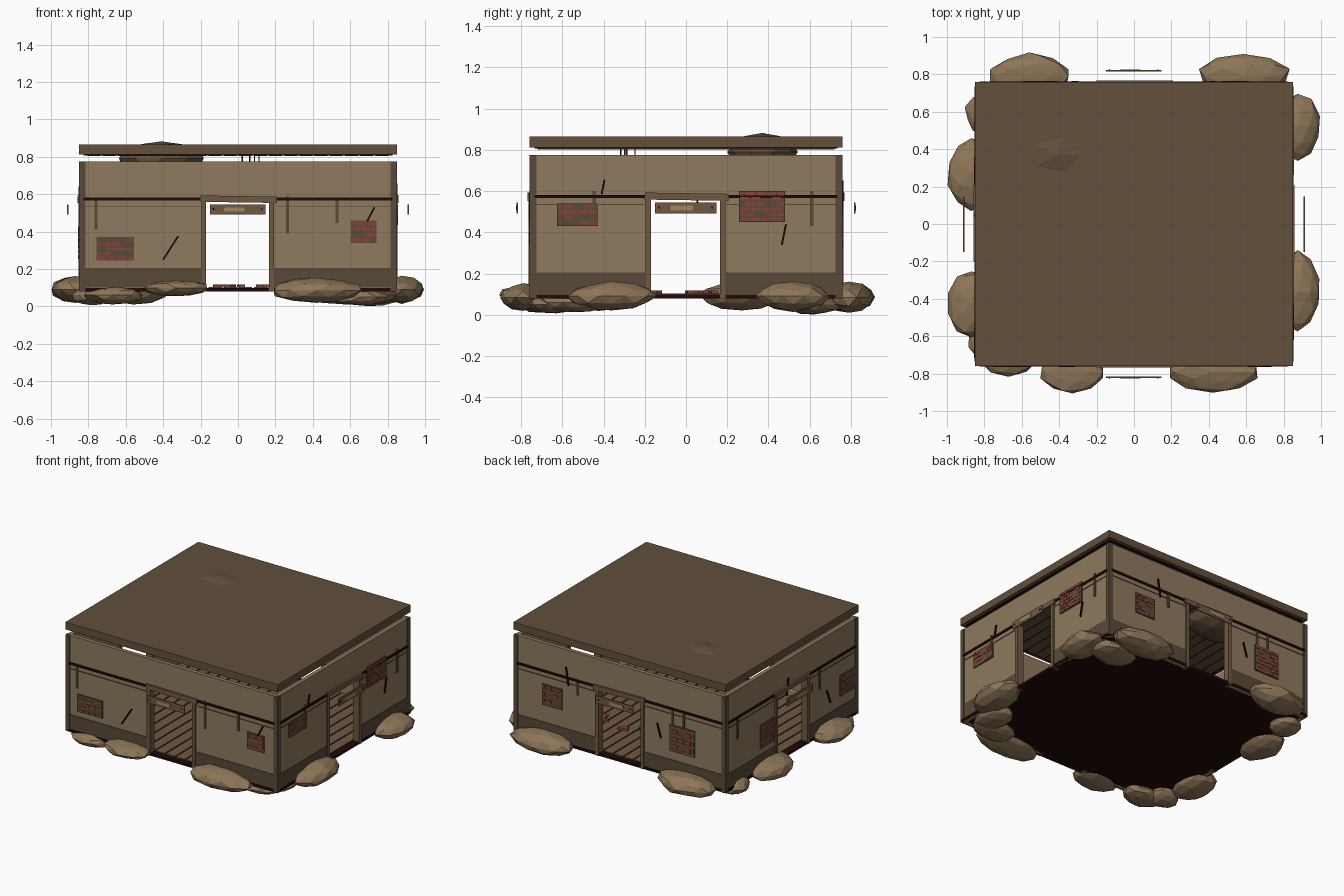
import bpy, bmesh, math, random
from mathutils import Vector, Matrix, noise

if "Cube" in bpy.data.objects:
    bpy.data.objects.remove(bpy.data.objects["Cube"])

random.seed(4)
HX, HY = 0.85, 0.76          # half size of the house


def mat(name, rgb):
    m = bpy.data.materials.new(name)
    lin = [((c / 255 + 0.055) / 1.055) ** 2.4 for c in rgb]
    m.diffuse_color = (*lin, 1)
    m.use_nodes = True
    m.node_tree.nodes["Principled BSDF"].inputs["Base Color"].default_value = m.diffuse_color
    return m


PLASTER = mat("plaster", (142, 122, 94))
ROOF = mat("roof_brown", (98, 80, 60))
BASE = mat("dark_plaster", (88, 74, 56))
TIMBER = mat("timber", (110, 88, 64))
ROCK = mat("rock", (142, 118, 88))
DARK = mat("near_black", (30, 10, 8))
BRICK = mat("brick_red", (134, 66, 54))
PALE = mat("pale_plate", (160, 134, 100))


def finish(name, bm, material):
    me = bpy.data.meshes.new(name)
    bm.to_mesh(me)
    bm.free()
    me.materials.append(material)
    ob = bpy.data.objects.new(name, me)
    bpy.context.collection.objects.link(ob)
    return ob


def add_box(bm, lo, hi, M=Matrix()):
    lo, hi = Vector(lo), Vector(hi)
    s = Matrix.Diagonal((*(hi - lo), 1))
    bmesh.ops.create_cube(bm, size=1, matrix=M @ Matrix.Translation((lo + hi) / 2) @ s)


def boxes(name, material, items, M=Matrix()):
    bm = bmesh.new()
    for lo, hi in items:
        add_box(bm, lo, hi, M)
    return finish(name, bm, material)


def rock(name, centre, radii, material=ROCK, rough=0.16, turn=0):
    bm = bmesh.new()
    bmesh.ops.create_icosphere(bm, subdivisions=2, radius=1)
    off = Vector((random.uniform(0, 50), random.uniform(0, 50), 3))
    for v in bm.verts:
        v.co *= 1 + rough * (noise.noise(v.co * 1.3 + off))
    M = Matrix.Translation(centre) @ Matrix.Rotation(turn, 4, 'Z') @ Matrix.Diagonal((*radii, 1))
    bm.transform(M)
    return finish(name, bm, material)


# Wall frame: u runs along the wall, v points outward from its face, w is up
def wall_frame(side):
    along, out, dist = {
        "front": ((1, 0, 0), (0, -1, 0), HY), "back": ((1, 0, 0), (0, 1, 0), HY),
        "right": ((0, 1, 0), (1, 0, 0), HX), "left": ((0, 1, 0), (-1, 0, 0), HX)}[side]
    M = Matrix((along, out, (0, 0, 1))).transposed().to_4x4()
    return Matrix.Translation(Vector(out) * dist) @ M


def strip(name, M, material, a, b, width, v=0.004):
    """Thin plate from point a to point b on a wall."""
    d = Vector((b[0] - a[0], 0, b[1] - a[1]))
    R = Matrix.Rotation(-math.atan2(d.z, d.x), 4, 'Y')
    T = Matrix.Translation(((a[0] + b[0]) / 2, 0, (a[1] + b[1]) / 2))
    return boxes(name, material, [((-d.length / 2, -0.006, -width / 2), (d.length / 2, v, width / 2))], M @ T @ R)


def brick_patch(name, M, u0, u1, z0, z1):
    boxes(name + "_patch", BASE, [((u0, -0.006, z0), (u1, 0.002, z1))], M)
    rows = max(4, round((z1 - z0) / 0.027))
    h, w, items = (z1 - z0) / rows, 0.052, []
    for r in range(rows):
        u = u0 + 0.006 - (w / 2 if r % 2 else 0)
        while u < u1 - 0.015:
            if random.random() < 0.72:
                a, b = max(u, u0 + 0.004), min(u + w - 0.009, u1 - 0.004)
                if b > a:
                    items.append(((a, -0.004, z0 + r * h + 0.004), (b, 0.005, z0 + (r + 1) * h - 0.004)))
            u += w
    boxes(name + "_bricks", BRICK, items, M)


# side: door top, brick patches, cracks, drips (u, top, bottom)
SIDES = {
    "front": (0.55, [(-0.757, -0.555, 0.245, 0.37), (0.605, 0.74, 0.34, 0.46)],
              [((-0.40, 0.25), (-0.32, 0.375)), ((0.69, 0.455), (0.73, 0.53))],
              [(-0.76, 0.57, 0.41), (0.265, 0.59, 0.39), (0.53, 0.57, 0.445)]),
    "right": (0.55, [(-0.625, -0.43, 0.43, 0.54), (0.257, 0.48, 0.45, 0.60)],
              [((-0.41, 0.585), (-0.395, 0.655)), ((0.465, 0.34), (0.485, 0.44))],
              [(-0.445, 0.60, 0.54), (0.61, 0.60, 0.43)]),
    "back": (0.55, [(0.46, 0.62, 0.33, 0.48), (-0.60, -0.40, 0.27, 0.46)],
             [((0.41, 0.52), (0.43, 0.65)), ((-0.33, 0.34), (-0.30, 0.44))],
             [(-0.42, 0.57, 0.45), (-0.51, 0.57, 0.40), (0.34, 0.57, 0.47)]),
    "left": (0.55, [(0.20, 0.36, 0.25, 0.42), (-0.72, -0.55, 0.28, 0.43)],
             [((0.06, 0.52), (0.04, 0.64)), ((-0.44, 0.28), (-0.40, 0.38))],
             [(0.62, 0.57, 0.42), (-0.32, 0.57, 0.42)]),
}

for side, (top, patches, cracks, drips) in SIDES.items():
    M = wall_frame(side)
    L = HX if side in ("front", "back") else HY
    E = L - 0.025
    t, f = -0.035, -0.006
    # plaster wall with a doorway
    boxes(side + "_wall", PLASTER, [((-E, t, 0.08), (-0.19, f, 0.775)), ((0.19, t, 0.08), (E, f, 0.775)),
                                    ((-0.19, t, top + 0.02), (0.19, f, 0.775))], M)
    # dark band along the foot, trim line and thin lower line
    boxes(side + "_foot_band", BASE, [((-E, f - 0.01, 0.10), (-0.19, -0.002, 0.205)),
                                      ((0.19, f - 0.01, 0.10), (E, -0.002, 0.205))], M)
    boxes(side + "_trim", DARK, [((-E, f, 0.567), (-0.2, 0.002, 0.582)), ((0.2, f, 0.567), (E, 0.002, 0.582))], M)
    boxes(side + "_thin_line", BASE, [((-E, f, 0.533), (-0.2, -0.002, 0.538)),
                                      ((0.2, f, 0.533), (E, -0.002, 0.538))], M)
    # door frame
    boxes(side + "_door_jambs", TIMBER, [((-0.196, -0.045, 0.08), (-0.17, 0.004, top + 0.01)),
                                         ((0.165, -0.045, 0.08), (0.192, 0.004, top + 0.01))], M)
    strip(side + "_lintel", M, TIMBER, (-0.2, top + 0.026), (0.207, top + 0.02), 0.034, 0.008)
    # hanging sign board standing clear of the wall
    boxes(side + "_sign_board", TIMBER, [((-0.15, 0.056, 0.492), (0.147, 0.063, 0.546))], M)
    boxes(side + "_sign_plate", PALE, [((-0.075, 0.063, 0.506), (0.035, 0.065, 0.530))], M)
    boxes(side + "_sign_nails", DARK, [((s - 0.005, 0.063, 0.515), (s + 0.005, 0.065, 0.525)) for s in (-0.13, 0.127)], M)
    for i, p in enumerate(patches):
        brick_patch(f"{side}_{i}", M, *p)
    for i, (a, b) in enumerate(cracks):
        strip(f"{side}_crack_{i}", M, DARK, a, b, 0.009)
    for i, (u, z1, z0) in enumerate(drips):
        boxes(f"{side}_drip_{i}", BASE, [((u - 0.008, f, z0), (u + 0.008, 0.001, z1))], M)

# corner posts
boxes("corner_posts", BASE, [((x - 0.017, y - 0.017, 0.08), (x + 0.017, y + 0.017, 0.775))
                             for x in (-HX + 0.017, HX - 0.017) for y in (-HY + 0.017, HY - 0.017)])

# foundation slab and floorboards
boxes("foundation", DARK, [((-HX, -HY, 0.08), (HX, HY, 0.098))])
n = 20
pw = 2 * (HX - 0.04) / n
boxes("floorboards", TIMBER, [((-HX + 0.04 + i * pw + 0.005, -HY + 0.04, 0.095),
                               (-HX + 0.04 + (i + 1) * pw - 0.005, HY - 0.04, 0.104)) for i in range(n)])

# roof slab, ceiling inset and ceiling beams
boxes("roof_slab", ROOF, [((-HX, -HY, 0.812), (HX, HY, 0.865))])
boxes("ceiling", DARK, [((-HX + 0.025, -HY + 0.025, 0.806), (HX - 0.025, HY - 0.025, 0.813))])
boxes("ceiling_boards", ROOF, [((-HX + 0.045 + i * pw, -HY + 0.04, 0.803),
                                (-HX + 0.033 + (i + 1) * pw, HY - 0.04, 0.807)) for i in range(n)])
# sagging lump in the roof
rock("roof_lump", (-0.41, 0.37, 0.79), (0.235, 0.17, 0.092), ROOF, 0.05)
# loose wires under the ceiling
boxes("loose_wires", DARK, [((x, y, 0.70), (x + 0.006, y + 0.006, 0.806))
                            for x, y in ((0.02, -0.32), (0.06, -0.29), (0.085, -0.25), (0.11, -0.3))])

# fallen bricks on the floor
bm = bmesh.new()
for i in range(16):
    M = Matrix.Translation((random.uniform(-0.1, 0.6), random.uniform(-0.4, 0.4), 0.11)) @ \
        Matrix.Rotation(random.uniform(0, 3), 4, 'Z')
    add_box(bm, (-0.035, -0.017, -0.008), (0.035, 0.017, 0.008), M)
finish("fallen_bricks", bm, BRICK)

# boulders around the foot: centre, radii
BOULDERS = [
    ((0.42, -0.79, 0.085), (0.245, 0.11, 0.065)), ((-0.33, -0.79, 0.097), (0.17, 0.11, 0.045)),
    ((-0.67, -0.71, 0.06), (0.16, 0.10, 0.05)), ((0.875, -0.36, 0.09), (0.12, 0.215, 0.07)),
    ((0.875, 0.52, 0.09), (0.12, 0.175, 0.07)), ((0.585, 0.79, 0.085), (0.245, 0.12, 0.075)),
    ((-0.56, 0.79, 0.085), (0.215, 0.12, 0.075)), ((-0.87, 0.27, 0.09), (0.125, 0.19, 0.07)),
    ((-0.80, 0.59, 0.07), (0.105, 0.11, 0.06)), ((-0.87, -0.425, 0.09), (0.13, 0.18, 0.07)),
    ((-0.78, -0.63, 0.06), (0.11, 0.09, 0.055)), ((0.65, -0.66, 0.05), (0.16, 0.10, 0.045)),
    ((0.70, 0.62, 0.05), (0.17, 0.13, 0.05)), ((0.74, -0.55, 0.06), (0.11, 0.16, 0.05)),
]
for i, (c, r) in enumerate(BOULDERS):
    rock(f"boulder_{i}", c, r)
